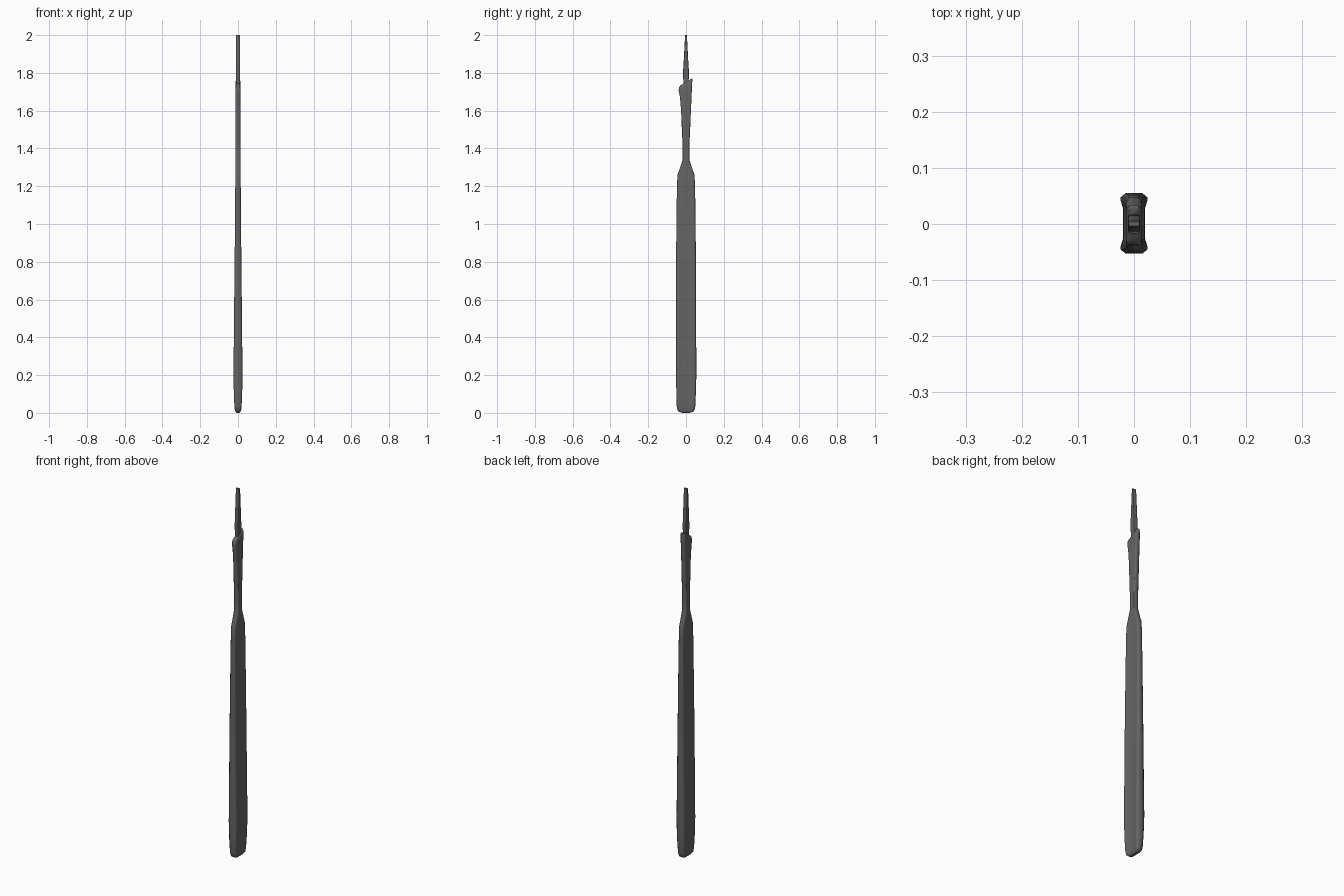
import bpy, bmesh, math

# quarter of the dog-bone section: flat side, swollen rail, rounded edge
QUARTER = [(0.0, 0.0), (0.0, 0.5), (1.0, 0.76), (1.0, 0.86), (0.62, 1.0)]

steel = bpy.data.materials.new("dark_steel")
steel.diffuse_color = (0.13, 0.13, 0.13, 1)


def section(waist):
    """Closed unit outline; waist is the relative width at the middle."""
    q = [(waist, v) if i < 2 else (u, v) for i, (u, v) in enumerate(QUARTER)]
    right = [(u, -v) for u, v in reversed(q[1:])] + q
    return right + [(-u, -v) for u, v in right]


def loft(name, rings):
    """Rings are (z, half x, low y, high y, waist, slope of z along y)."""
    bm = bmesh.new()
    loops = []
    for z, hx, y0, y1, waist, slope in rings:
        c, hy = (y0 + y1) / 2, (y1 - y0) / 2
        loops.append([bm.verts.new((u * hx, c + v * hy, z + slope * (c + v * hy)))
                      for u, v in section(waist)])
    for a, b in zip(loops, loops[1:]):
        n = len(a)
        for i in range(n):
            j = (i + 1) % n
            bm.faces.new((a[i], a[j], b[j], b[i]))
    bm.faces.new(loops[0])
    bm.faces.new(loops[-1])
    bmesh.ops.recalc_face_normals(bm, faces=bm.faces)
    me = bpy.data.meshes.new(name)
    bm.to_mesh(me)
    bm.free()
    me.materials.append(steel)
    ob = bpy.data.objects.new(name, me)
    bpy.context.collection.objects.link(ob)
    for o in bpy.context.selected_objects:
        o.select_set(False)
    bpy.context.view_layer.objects.active = ob
    ob.select_set(True)
    bpy.ops.object.shade_smooth_by_angle(angle=math.radians(60))
    return ob


# grip, shoulder, thin neck and flared slanted collar
loft("handle", [
    (0.000, 0.008, -0.020, 0.020, 0.95, 0),
    (0.006, 0.013, -0.036, 0.036, 0.90, 0),
    (0.015, 0.017, -0.045, 0.045, 0.87, 0),
    (0.035, 0.019, -0.049, 0.049, 0.86, 0),
    (0.100, 0.022, -0.051, 0.052, 0.83, 0),
    (0.200, 0.024, -0.053, 0.055, 0.82, 0),
    (0.400, 0.022, -0.053, 0.054, 0.84, 0),
    (0.700, 0.019, -0.053, 0.053, 0.86, 0),
    (1.000, 0.016, -0.051, 0.051, 0.88, 0),
    (1.200, 0.0145, -0.048, 0.048, 0.92, 0),
    (1.260, 0.014, -0.045, 0.045, 0.95, 0),
    (1.300, 0.0135, -0.031, 0.031, 1.0, 0),
    (1.340, 0.013, -0.018, 0.018, 1.0, 0),
    (1.420, 0.0125, -0.018, 0.018, 1.0, 0),
    (1.500, 0.0125, -0.022, 0.022, 1.0, 0),
    (1.600, 0.0125, -0.026, 0.026, 1.0, 0),
    (1.680, 0.013, -0.032, 0.030, 1.0, 0.2),
    (1.730, 0.013, -0.039, 0.033, 1.0, 0.6),
    (1.747, 0.011, -0.037, 0.034, 1.0, 0.62),
    (1.752, 0.007, -0.029, 0.029, 1.0, 0.62),
])

# tapered tang seated in the collar
loft("tang", [
    (1.700, 0.0095, -0.014, 0.014, 1.0, 0),
    (1.765, 0.0095, -0.014, 0.014, 1.0, 0),
    (1.785, 0.0105, -0.017, 0.017, 1.0, 0),
    (1.880, 0.0105, -0.011, 0.011, 1.0, 0),
    (1.960, 0.010, -0.007, 0.007, 1.0, 0),
    (2.000, 0.0095, -0.004, 0.004, 1.0, 0),
])
